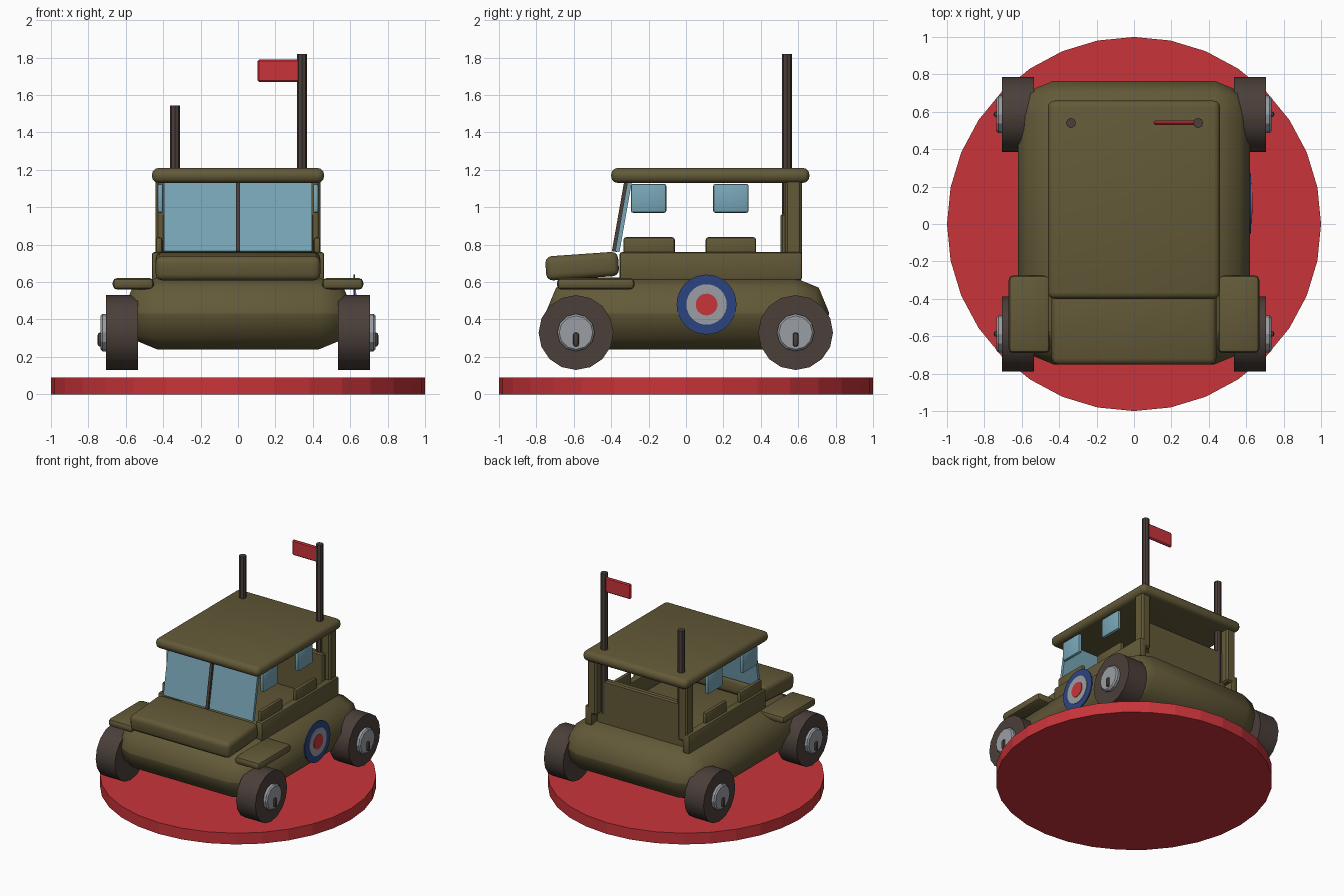
import bpy, bmesh, math
from mathutils import Matrix, Vector

cube = bpy.data.objects.get("Cube")
if cube:
    bpy.data.objects.remove(cube, do_unlink=True)


def material(name, rgb):
    m = bpy.data.materials.new(name)
    m.use_nodes = True
    m.diffuse_color = (*rgb, 1)
    m.node_tree.nodes["Principled BSDF"].inputs["Base Color"].default_value = (*rgb, 1)
    return m


OLIVE = material("olive paint", (0.125, 0.102, 0.040))
RED = material("red", (0.58, 0.034, 0.042))
BROWN = material("dark brown", (0.070, 0.050, 0.042))
GLASS = material("blue glass", (0.19, 0.39, 0.48))
GREY = material("light grey", (0.32, 0.34, 0.37))
BLUE = material("navy blue", (0.024, 0.060, 0.22))


def finish(name, bm, mat, smooth=35):
    mesh = bpy.data.meshes.new(name)
    bm.to_mesh(mesh)
    bm.free()
    mesh.materials.append(mat)
    ob = bpy.data.objects.new(name, mesh)
    bpy.context.collection.objects.link(ob)
    if smooth:
        bpy.ops.object.select_all(action="DESELECT")
        ob.select_set(True)
        bpy.context.view_layer.objects.active = ob
        bpy.ops.object.shade_smooth_by_angle(angle=math.radians(smooth))
    return ob


def box(name, x, y, z, mat, bevel=0.0, segments=2, tilt=0, smooth=35):
    """Box between (min, max) ranges, optionally rounded and tilted about x."""
    bm = bmesh.new()
    bmesh.ops.create_cube(bm, size=1)
    size = [abs(b - a) for a, b in (x, y, z)]
    bmesh.ops.scale(bm, vec=size, verts=bm.verts)
    if bevel:
        bmesh.ops.bevel(bm, geom=bm.edges[:], offset=bevel, segments=segments,
                        profile=0.5, affect="EDGES", clamp_overlap=True)
    centre = Vector([(a + b) / 2 for a, b in (x, y, z)])
    turn = Matrix.Rotation(math.radians(tilt), 4, "X")
    bmesh.ops.transform(bm, matrix=Matrix.Translation(centre) @ turn, verts=bm.verts)
    return finish(name, bm, mat, smooth)


def cylinder(name, centre, radius, depth, sides, mat, axis="Z", bevel=0.0, smooth=0):
    bm = bmesh.new()
    bmesh.ops.create_cone(bm, cap_ends=True, segments=sides, radius1=radius,
                          radius2=radius, depth=depth)
    if bevel:
        rims = [e for e in bm.edges if abs(e.verts[0].co.z - e.verts[1].co.z) < 1e-4]
        bmesh.ops.bevel(bm, geom=rims, offset=bevel, segments=1, affect="EDGES")
    turn = Matrix.Rotation(math.pi / 2, 4, "Y") if axis == "X" else Matrix()
    bmesh.ops.transform(bm, matrix=Matrix.Translation(centre) @ turn, verts=bm.verts)
    return finish(name, bm, mat, smooth)


# Display base
cylinder("base_disc", (0, 0, 0.045), 1.0, 0.09, 32, RED)

# Rounded lower hull, bonnet and roof
box("hull", (-0.62, 0.62), (-0.75, 0.765), (0.24, 0.625), OLIVE, 0.188, 2, smooth=60)
box("bonnet", (-0.44, 0.44), (-0.75, -0.36), (0.62, 0.75), OLIVE, 0.035, 3, tilt=4)
box("roof", (-0.46, 0.46), (-0.40, 0.66), (1.13, 1.21), OLIVE, 0.035, 3)

# Rear panel between the posts
box("rear_panel", (-0.40, 0.40), (0.505, 0.56), (0.61, 0.965), OLIVE, 0.01, 1)

# Windscreen panes and divider
for side, label in ((1, "left"), (-1, "right")):
    box("windscreen_" + label, sorted((side * 0.005, side * 0.395)),
        (-0.345, -0.322), (0.76, 1.145), GLASS, tilt=-10, smooth=0)
box("windscreen_divider", (-0.011, 0.011), (-0.363, -0.335), (0.76, 1.145),
    BROWN, tilt=-10, smooth=0)

for side, label in ((1, "left"), (-1, "right")):
    def span(a, b):
        return sorted((side * a, side * b))

    # Cabin sides, posts and hanging side windows
    box("cabin_side_" + label, span(0.40, 0.46), (-0.355, 0.62), (0.61, 0.76),
        OLIVE, 0.012, 2)
    box("rear_post_" + label, span(0.36, 0.44), (0.53, 0.62), (0.70, 1.15),
        OLIVE, 0.012, 1)
    for y0, y1, place in ((-0.335, -0.06, "front"), (0.105, 0.375, "rear")):
        box(f"door_rest_{place}_{label}", span(0.405, 0.44), (y0, y1),
            (0.74, 0.84), OLIVE, 0.014, 2)
    for y0, place in ((-0.295, "front"), (0.145, "rear")):
        box(f"side_window_{place}_{label}", span(0.40, 0.43), (y0, y0 + 0.19),
            (0.97, 1.125), GLASS, 0.012, 2)

    # Front fender
    box("fender_" + label, span(0.45, 0.67), (-0.69, -0.275), (0.56, 0.622),
        OLIVE, 0.024, 2)

    # Wheels with hubs and axle pins
    for y, place in ((-0.588, "front"), (0.586, "rear")):
        tag = f"_{place}_{label}"
        cylinder("tyre" + tag, (side * 0.62, y, 0.33), 0.2, 0.17, 16, BROWN, "X", smooth=30)
        cylinder("hub" + tag, (side * 0.70, y, 0.33), 0.1, 0.07, 12, GREY, "X", 0.01)
        box("axle_pin" + tag, span(0.70, 0.75), (y - 0.015, y + 0.015),
            (0.255, 0.33), BROWN, 0.012, 2)

# Round badge on the left flank, stacked as thin rings
for name, radius, x, mat in (("badge_outer", 0.16, 0.622, BLUE),
                             ("badge_middle", 0.108, 0.626, GREY),
                             ("badge_centre", 0.058, 0.630, RED)):
    cylinder(name, (x, 0.11, 0.48), radius, 0.009, 32, mat, "X")

# Roof poles and flag
for name, x, top in (("flag_pole", 0.343, 1.82), ("short_pole", -0.337, 1.545)):
    cylinder(name, (x, 0.54, (top + 0.7) / 2), 0.027, top - 0.7, 8, BROWN)
box("flag", (0.105, 0.34), (0.53, 0.553), (1.67, 1.79), RED, 0.008, 1)
